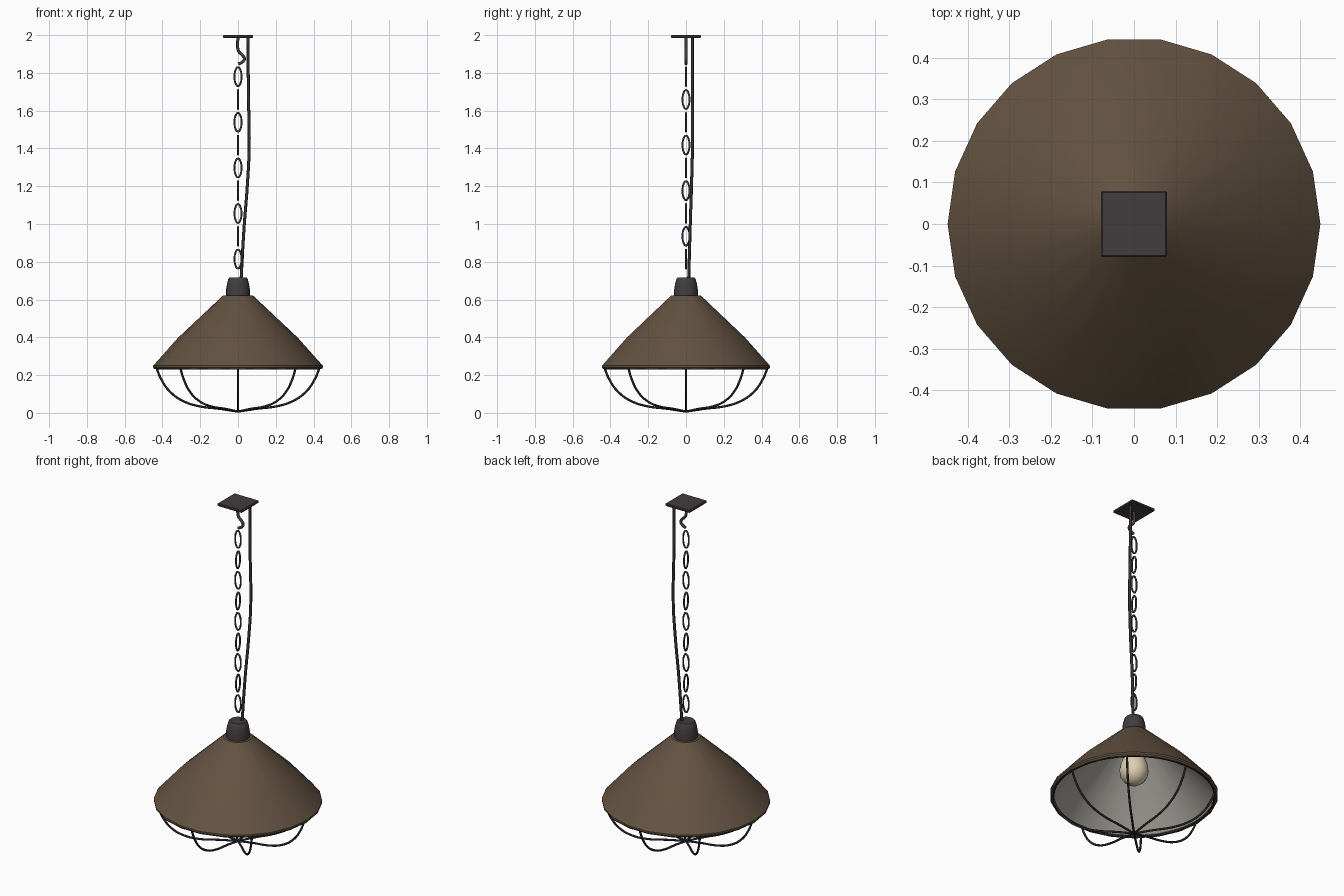
import bpy, bmesh, math
from math import cos, sin, pi

if "Cube" in bpy.data.objects:
    bpy.data.objects.remove(bpy.data.objects["Cube"])


def mat(name, rgb):
    m = bpy.data.materials.new(name)
    m.diffuse_color = (*rgb, 1)
    m.use_nodes = True
    m.node_tree.nodes["Principled BSDF"].inputs["Base Color"].default_value = m.diffuse_color
    return m


BROWN = mat("brown_enamel", (0.125, 0.085, 0.053))
PALE = mat("pale_lining", (0.42, 0.40, 0.36))
DARK = mat("dark_metal", (0.055, 0.046, 0.049))
WIRE = mat("black_wire", (0.022, 0.018, 0.018))
CORD = mat("cord_brown", (0.04, 0.031, 0.026))
GLASS = mat("cream_glass", (0.72, 0.62, 0.45))


def finish(ob, angle=35):
    bpy.ops.object.select_all(action='DESELECT')
    ob.select_set(True)
    bpy.context.view_layer.objects.active = ob
    bpy.ops.object.shade_smooth_by_angle(angle=math.radians(angle))
    return ob


def mesh_object(name, bm, mats):
    bmesh.ops.recalc_face_normals(bm, faces=bm.faces)
    me = bpy.data.meshes.new(name)
    bm.to_mesh(me)
    bm.free()
    for m in mats:
        me.materials.append(m)
    ob = bpy.data.objects.new(name, me)
    bpy.context.collection.objects.link(ob)
    return finish(ob)


def revolve(name, profile, n, mats, inner_from=999):
    """Spin (radius, z) points; segments from inner_from on use material 1."""
    bm = bmesh.new()
    rings = []
    for r, z in profile:
        if r == 0:
            rings.append([bm.verts.new((0, 0, z))] * n)
        else:
            rings.append([bm.verts.new((r * cos(2 * pi * i / n), r * sin(2 * pi * i / n), z))
                          for i in range(n)])
    for k, (a, b) in enumerate(zip(rings, rings[1:])):
        for i in range(n):
            j = (i + 1) % n
            vs = list(dict.fromkeys([a[i], a[j], b[j], b[i]]))
            f = bm.faces.new(vs)
            f.material_index = 1 if k >= inner_from else 0
    return mesh_object(name, bm, mats)


def tube(name, paths, radius, material, closed=False, sides=2, res=6):
    """Round wire along smooth paths, turned into a mesh."""
    cu = bpy.data.curves.new(name, 'CURVE')
    cu.dimensions = '3D'
    cu.bevel_depth = radius
    cu.bevel_resolution = sides
    cu.use_fill_caps = True
    cu.resolution_u = res
    for pts in paths:
        s = cu.splines.new('BEZIER')
        s.bezier_points.add(len(pts) - 1)
        s.use_cyclic_u = closed
        for p, co in zip(s.bezier_points, pts):
            p.co = co
            p.handle_left_type = p.handle_right_type = 'AUTO'
    tmp = bpy.data.objects.new(name + "_curve", cu)
    bpy.context.collection.objects.link(tmp)
    me = bpy.data.meshes.new_from_object(tmp.evaluated_get(bpy.context.evaluated_depsgraph_get()))
    bpy.data.objects.remove(tmp)
    me.materials.clear()
    me.materials.append(material)
    ob = bpy.data.objects.new(name, me)
    bpy.context.collection.objects.link(ob)
    return finish(ob, 60)


# ceiling plate
bm = bmesh.new()
bmesh.ops.create_cube(bm, size=1)
bmesh.ops.scale(bm, vec=(0.16, 0.16, 0.016), verts=bm.verts)
bmesh.ops.translate(bm, vec=(0, 0, 1.992), verts=bm.verts)
bmesh.ops.bevel(bm, geom=bm.edges[:], offset=0.004, segments=1, affect='EDGES')
mesh_object("ceiling_plate", bm, [DARK])

# hook
tube("hook", [[(0, 0, 1.988), (-0.002, 0, 1.95), (0.003, 0, 1.915), (0.024, 0, 1.893),
               (0.034, 0, 1.875), (0.022, 0, 1.857), (0.002, 0, 1.847)]], 0.008, DARK)

# chain links, alternately turned
for i in range(9):
    z = 1.78 - i * 0.1207
    a, h = 0.018, 0.05
    ring = [(a * cos(t * pi / 4), h * sin(t * pi / 4)) for t in range(8)]
    pts = [(u, 0, z + v) if i % 2 == 0 else (0, u, z + v) for u, v in ring]
    tube(f"chain_link_{i + 1}", [pts], 0.005, DARK, closed=True, res=3)

# power cord
tube("power_cord", [[(0.053, 0.034, 1.988), (0.055, 0.034, 1.7), (0.059, 0.034, 1.4),
                     (0.049, 0.029, 1.2), (0.032, 0.022, 0.98), (0.016, 0.014, 0.70)]],
     0.008, CORD)

# cap and shade (22 sides, pale inside)
revolve("cap", [(0, 0.61), (0.063, 0.61), (0.063, 0.655), (0.058, 0.685), (0.051, 0.71),
                (0.046, 0.716), (0, 0.716)], 22, [DARK])
revolve("shade", [(0, 0.622), (0.078, 0.622), (0.084, 0.617), (0.315, 0.40), (0.449, 0.25),
                  (0.449, 0.24), (0.443, 0.232), (0.434, 0.232), (0.434, 0.245),
                  (0.306, 0.39), (0.075, 0.606), (0, 0.606)], 22, [BROWN, PALE], 8)

# socket and bulb
revolve("socket", [(0, 0.606), (0.045, 0.606), (0.045, 0.53), (0, 0.53)], 16, [DARK])
revolve("bulb", [(0, 0.308), (0.03, 0.314), (0.056, 0.333), (0.073, 0.36), (0.078, 0.39),
                 (0.073, 0.425), (0.058, 0.465), (0.042, 0.50), (0.036, 0.54), (0, 0.54)],
       20, [GLASS])

# wire cage: eight ribs and a rim ring
rib = [(0.432, 0.24), (0.41, 0.185), (0.36, 0.112), (0.285, 0.06),
       (0.2, 0.034), (0.1, 0.022), (0, 0.007)]
paths = [[(r * cos(k * pi / 4), r * sin(k * pi / 4), z) for r, z in rib] for k in range(8)]
tube("cage_ribs", paths, 0.006, WIRE, res=4)
tube("cage_ring", [[(0.43 * cos(k * pi / 11), 0.43 * sin(k * pi / 11), 0.236) for k in range(22)]],
     0.006, WIRE, closed=True, res=2)
